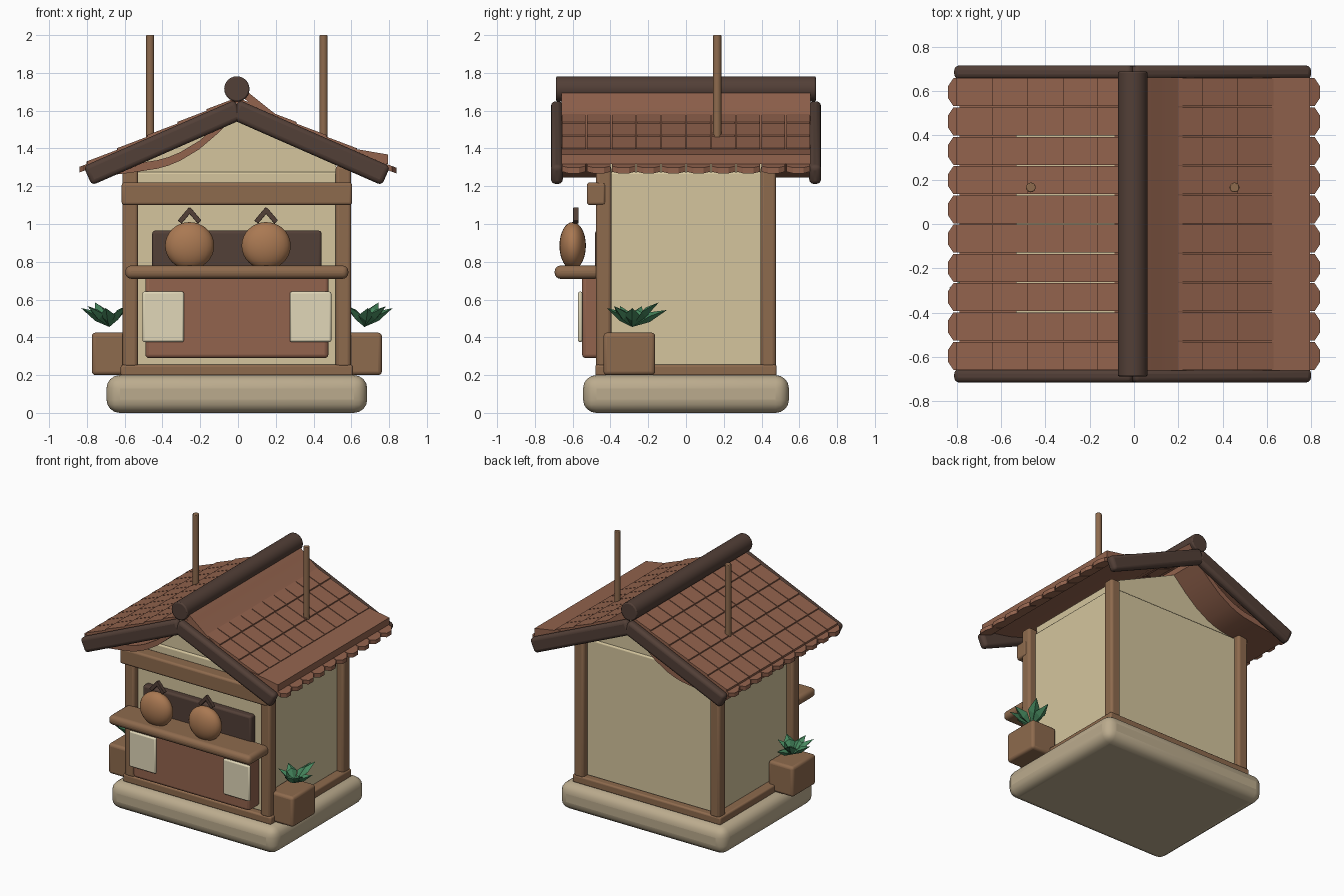
import bpy, bmesh
from math import radians, sin, cos, atan2, hypot
from mathutils import Matrix, Vector

if "Cube" in bpy.data.objects:
    bpy.data.objects.remove(bpy.data.objects["Cube"])

CX = -0.006  # body sits a hair off the eave centre


def mat(name, r, g, b):
    m = bpy.data.materials.new(name)
    m.diffuse_color = (r, g, b, 1)
    m.use_nodes = True
    m.node_tree.nodes["Principled BSDF"].inputs["Base Color"].default_value = m.diffuse_color
    return m


WOOD = mat("wood", 0.27, 0.145, 0.075)
POT = mat("light_wood", 0.40, 0.19, 0.085)
DARK = mat("dark_wood", 0.085, 0.05, 0.038)
TILE = mat("clay_tile", 0.29, 0.125, 0.075)
CREAM = mat("plaster", 0.66, 0.56, 0.34)
STONE = mat("stone", 0.50, 0.41, 0.27)
PAPER = mat("paper", 0.75, 0.68, 0.48)
LEAF = mat("leaf", 0.06, 0.24, 0.11)


def finish(name, bm, m, bevel=0, seg=3, smooth=True):
    bmesh.ops.recalc_face_normals(bm, faces=bm.faces)
    me = bpy.data.meshes.new(name)
    bm.to_mesh(me)
    bm.free()
    ob = bpy.data.objects.new(name, me)
    bpy.context.collection.objects.link(ob)
    me.materials.append(m)
    if bevel:
        b = ob.modifiers.new("bevel", 'BEVEL')
        b.width, b.segments, b.limit_method = bevel, seg, 'ANGLE'
    if smooth:
        bpy.ops.object.select_all(action='DESELECT')
        ob.select_set(True)
        bpy.context.view_layer.objects.active = ob
        bpy.ops.object.shade_smooth_by_angle(angle=radians(35))
    return ob


def box(name, x0, x1, y0, y1, z0, z1, m, bevel=0.012, seg=3):
    bm = bmesh.new()
    bmesh.ops.create_cube(bm, size=1)
    for v in bm.verts:
        v.co = (CX + (x0 + x1) / 2 + v.co.x * (x1 - x0),
                (y0 + y1) / 2 + v.co.y * (y1 - y0),
                (z0 + z1) / 2 + v.co.z * (z1 - z0))
    return finish(name, bm, m, bevel, seg)


def prism(name, pts, y0, y1, m, bevel=0):
    """xz outline extruded along y"""
    bm = bmesh.new()
    f = bm.faces.new([bm.verts.new((CX + x, y0, z)) for x, z in pts])
    r = bmesh.ops.extrude_face_region(bm, geom=[f])
    for v in r["geom"]:
        if isinstance(v, bmesh.types.BMVert):
            v.co.y = y1
    return finish(name, bm, m, bevel)


def bar(name, p, q, w, y0, y1, m, bevel):
    """beam between two xz points with width w"""
    d = hypot(q[0] - p[0], q[1] - p[1])
    nx, nz = -(q[1] - p[1]) / d * w / 2, (q[0] - p[0]) / d * w / 2
    pts = [(p[0] + nx, p[1] + nz), (q[0] + nx, q[1] + nz),
           (q[0] - nx, q[1] - nz), (p[0] - nx, p[1] - nz)]
    return prism(name, pts, y0, y1, m, bevel)


def rod(name, c, r, length, m, along_y=False, sides=20, bevel=0.008):
    bm = bmesh.new()
    bmesh.ops.create_cone(bm, cap_ends=True, segments=sides, radius1=r, radius2=r, depth=length)
    if along_y:
        bmesh.ops.rotate(bm, verts=bm.verts, matrix=Matrix.Rotation(radians(90), 3, 'X'))
    bmesh.ops.translate(bm, verts=bm.verts, vec=(CX + c[0], c[1], c[2]))
    return finish(name, bm, m, bevel, 2)


# base, sill, walls and gable
box("stone_base", -.69, .69, -.545, .545, 0, .2, STONE, .07, 4)
box("floor_sill", -.615, .615, -.48, .48, .195, .255, WOOD)
box("walls", -.55, .55, -.43, .43, .25, 1.275, CREAM, .01, 2)
prism("gable", [(-.525, 1.26), (.525, 1.26), (.525, 1.34), (0, 1.58), (-.525, 1.34)], -.415, .415, CREAM)

# corner posts
for sx in (-1, 1):
    for sy in (-1, 1):
        x, y = sx * .564, sy * .436
        box("corner_post", x - .041, x + .041, y - .041, y + .041, .24, 1.31, WOOD, .018)

# shop front
box("front_lintel", -.61, .61, -.525, -.425, 1.1, 1.22, WOOD, .015)
box("serving_window", -.448, .448, -.482, -.42, .7, .965, DARK, .015)
box("counter_panel", -.485, .485, -.55, -.42, .29, .73, TILE, .02)
box("counter_shelf", -.59, .59, -.695, -.45, .71, .78, WOOD, .03, 4)
for s in (-1, 1):
    box("paper_notice", s * .39 - .11, s * .39 + .11, -.572, -.548, .375, .642, PAPER, .01, 2)

# round jars with peaked handles
for x in (-.25, .155):
    bm = bmesh.new()
    bmesh.ops.create_uvsphere(bm, u_segments=24, v_segments=16, radius=1)
    for v in bm.verts:
        v.co = (CX + x + v.co.x * .13, -.6 + v.co.y * .07, .885 + v.co.z * .125)
    finish("jar", bm, POT)
    for s in (-1, 1):
        bar("jar_handle", (x + s * .053, 1.01), (x - s * .006, 1.08), .026, -.598, -.568, DARK, .004)

# planters with leaves
for s in (-1, 1):
    a, b = sorted((s * .56, s * .768))
    box("planter", a, b, -.437, -.163, .2, .425, WOOD, .02)
    bm = bmesh.new()
    for ang, ln, tip in ((0, .15, .10), (62, .16, .13), (88, .185, .09), (150, .10, .11),
                         (215, .11, .11), (278, .135, .10), (320, .15, .11)):
        d = Vector((s * cos(radians(ang)), sin(radians(ang)), 0))
        n = Vector((-d.y, d.x, 0))
        c = Vector((CX + s * .675, -.285, .455))
        up = Vector((0, 0, 1))
        mid = c + d * ln * .5 + up * tip * .62
        base, end, l, r, t, u = [bm.verts.new(p) for p in (
            c, c + d * ln + up * tip, mid + n * .042, mid - n * .042, mid + up * .022, mid - up * .03)]
        for e in (base, end):
            for p, q in ((l, t), (t, r), (r, u), (u, l)):
                bm.faces.new((e, p, q))
    finish("leaves", bm, LEAF, smooth=False)


# curved roof panels: the right one rides higher than the left
def panel(name, s, top, t):
    pts = [(s * x, z) for x, z in top] + [(s * x, z - t) for x, z in reversed(top)]
    prism(name, pts, -.66, .66, TILE)


panel("roof_panel_right", 1, [(0, 1.74), (.05, 1.705), (.1, 1.665), (.19, 1.593), (.3, 1.515),
                              (.38, 1.473), (.47, 1.437), (.56, 1.41), (.64, 1.395), (.8, 1.368)], .05)
panel("roof_panel_left", -1, [(0, 1.625), (.05, 1.575), (.1, 1.525), (.2, 1.44), (.3, 1.38),
                              (.36, 1.355), (.42, 1.338), (.55, 1.318), (.78, 1.29)], .045)

# roof tiles: overlapping rows, clipped corners along the eave
N, W = 10, .132
for s, name in ((-1, "roof_tiles_left"), (1, "roof_tiles_right")):
    bm = bmesh.new()
    for row, xe in enumerate((.16, .315, .475, .635, .795, .838 + s * .006)):
        eave = row == 5
        length = .12 if eave else min(.18, xe)
        lift = 1.648 - .436 * xe - (.012 if eave else 0)
        for i in range(N):
            y0, h = -.66 + (i + .5) * W, W / 2 - .003
            cut, cy = (.024, .036) if eave else (.003, .003)
            out = [(length, -h), (cut, -h), (0, -h + cy), (0, h - cy), (cut, h), (length, h)]
            lo, hi = [[bm.verts.new((CX + s * (xe - d), y0 + y, lift + d * .38 + dz)) for d, y in out]
                      for dz in (0, .03)]
            bm.faces.new(lo)
            bm.faces.new(hi)
            for k in range(6):
                j = (k + 1) % 6
                bm.faces.new((lo[k], lo[j], hi[j], hi[k]))
    finish(name, bm, TILE, smooth=False)

# barge boards and ridge
for sy in (-1, 1):
    y0, y1 = sorted((sy * .652, sy * .715))
    for s in (-1, 1):
        bar("barge_board", (s * -.012, 1.607), (s * .79, 1.255), .11, y0, y1, DARK, .024)
rod("ridge_pole", (0, 0, 1.715), .067, 1.375, DARK, True, 24)

# hanging poles
for s in (-1, 1):
    rod("hanging_pole", (s * .459, .165, 1.71), .022, .58, WOOD, sides=14, bevel=.004)
